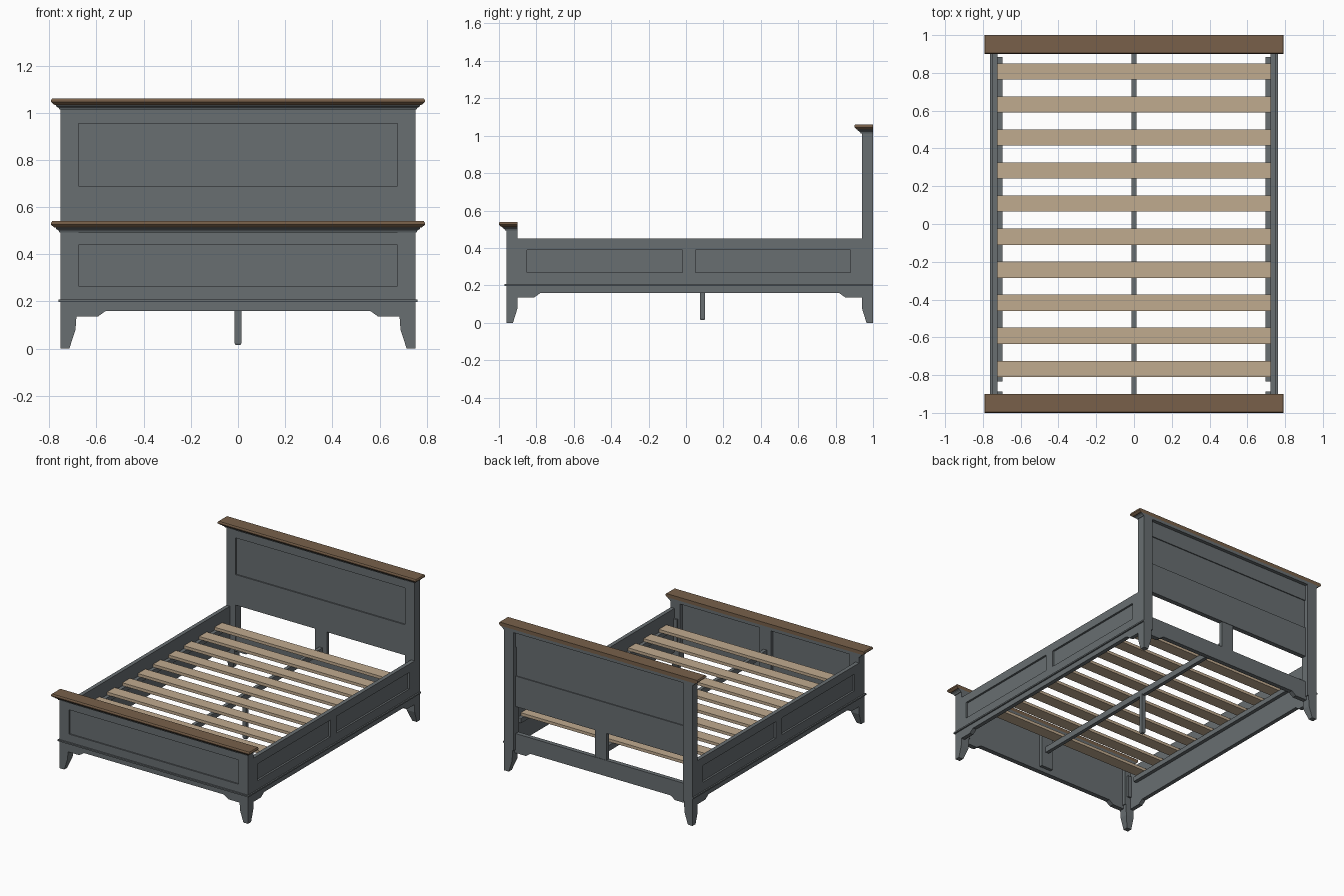
import bpy, bmesh

cube = bpy.data.objects.get("Cube")
if cube:
    bpy.data.objects.remove(cube, do_unlink=True)


def material(name, rgb):
    m = bpy.data.materials.new(name)
    m.use_nodes = True
    m.diffuse_color = (*rgb, 1)
    bsdf = next(n for n in m.node_tree.nodes if n.type == 'BSDF_PRINCIPLED')
    bsdf.inputs["Base Color"].default_value = (*rgb, 1)
    return m


GREY = material("slate grey paint", (0.138, 0.157, 0.166))
BROWN = material("brown wood", (0.188, 0.118, 0.068))
PALE = material("pale slat wood", (0.530, 0.405, 0.275))


def finish(name, bm, mat):
    bmesh.ops.recalc_face_normals(bm, faces=bm.faces)
    me = bpy.data.meshes.new(name)
    bm.to_mesh(me)
    bm.free()
    me.materials.append(mat)
    ob = bpy.data.objects.new(name, me)
    bpy.context.collection.objects.link(ob)
    return ob


def add_loft(bm, levels):
    """Stack of rectangles (x0, x1, y0, y1, z) skinned into a solid."""
    rings = [[bm.verts.new(p) for p in ((a, c, z), (b, c, z), (b, d, z), (a, d, z))]
             for a, b, c, d, z in levels]
    bm.faces.new(rings[0][::-1])
    bm.faces.new(rings[-1])
    for r, s in zip(rings, rings[1:]):
        for i in range(4):
            j = (i + 1) % 4
            bm.faces.new((r[i], r[j], s[j], s[i]))


def loft(name, levels, mat=GREY):
    bm = bmesh.new()
    add_loft(bm, levels)
    return finish(name, bm, mat)


def boxes(name, items, mat=GREY):
    """Several boxes (x0, x1, y0, y1, z0, z1) in one object."""
    bm = bmesh.new()
    for a, b, c, d, e, f in items:
        a, b = min(a, b), max(a, b)
        add_loft(bm, [(a, b, c, d, e), (a, b, c, d, f)])
    return finish(name, bm, mat)


def prism(name, pts, axis, lo, hi):
    """Outline (u, z) extruded along x or y."""
    bm = bmesh.new()
    def put(u, z, t):
        return bm.verts.new((t, u, z) if axis == 'x' else (u, t, z))
    a = [put(u, z, lo) for u, z in pts]
    b = [put(u, z, hi) for u, z in pts]
    bm.faces.new(a)
    bm.faces.new(b[::-1])
    for i in range(len(a)):
        j = (i + 1) % len(a)
        bm.faces.new((a[i], a[j], b[j], b[i]))
    return finish(name, bm, GREY)


def apron(name, u0, u1, top, axis, lo, hi):
    """Board whose lower edge drops into a shaped bracket at each end."""
    low = [(0, .135), (.09, .135), (.10, .142), (.125, .160)]
    pts = [(u0 + d, z) for d, z in low] + [(u1 - d, z) for d, z in reversed(low)]
    return prism(name, pts + [(u1, top), (u0, top)], axis, lo, hi)


# Corner posts with feet tapered on their inner sides
for side, sx in (("left", 1), ("right", -1)):
    for end, out, inn, tip, top in (("foot", -.96, -.90, -.925, .50),
                                    ("head", 1.0, .94, .965, 1.02)):
        def ring(xi, yi, z):
            xs, ys = sorted((sx * .752, sx * xi)), sorted((out, yi))
            return (*xs, *ys, z)
        loft(f"{end}_post_{side}", [ring(.715, tip, 0), ring(.689, inn, .08),
                                    ring(.685, inn, .135), ring(.685, inn, .16),
                                    ring(.677, inn, .16), ring(.677, inn, top)])


# Caps: slim grey moulding with a brown plank, flush on one side
def cap(name, flat, d, z):
    def ring(hx, depth, h):
        return (-hx, hx, *sorted((flat, flat + d * depth)), z + h)
    loft(name + "_moulding", [ring(.757, .067, -.047), ring(.760, .070, -.040),
                              ring(.772, .082, -.032), ring(.772, .082, -.025)])
    loft(name + "_cap", [ring(.778, .087, -.027), ring(.786, .094, -.021),
                         ring(.792, .100, -.015), ring(.792, .100, -.006),
                         ring(.788, .096, 0)], BROWN)


cap("headboard", 1.0, -1, 1.06)
cap("footboard", -.90, -1, .54)

# Headboard: recessed panel, frame rails and open lower section
boxes("headboard_panel", [(-.68, .68, .950, .968, .47, 1.03)])
boxes("headboard_rails", [(-.68, .68, .941, .960, .955, 1.03),
                          (-.68, .68, .960, .975, .90, 1.03),
                          (-.68, .68, .941, .975, .47, .69)])
boxes("headboard_centre_stile", [(-.047, .047, .945, .972, .26, .48)])
apron("headboard_lower_rail", -.685, .685, .275, 'y', .943, .975)

# Footboard: recessed panel, frame rails, apron and inner stile
boxes("footboard_panel", [(-.68, .68, -.950, -.925, .19, .51)])
boxes("footboard_rails", [(-.68, .68, -.959, -.925, .44, .51),
                          (-.68, .68, -.959, -.925, .19, .265)])
apron("footboard_apron", -.685, .685, .20, 'y', -.959, -.925)
boxes("footboard_centre_stile", [(-.047, .047, -.926, -.903, .19, .51)])
boxes("footboard_base_moulding", [(-.762, .762, -.970, -.955, .197, .207)])

# Side rails with two recessed panels, base moulding and slat ledge
for side, s in (("left", 1), ("right", -1)):
    x0, x1 = sorted((s * .723, s * .738))
    apron(f"side_rail_{side}", -.902, .942, .45, 'x', x0, x1)
    lo, hi = s * .735, s * .752
    boxes(f"side_rail_frame_{side}",
          [(lo, hi, -.902, .942, .39, .45), (lo, hi, -.902, .942, .20, .27)]
          + [(lo, hi, a, b, .27, .39) for a, b in ((-.902, -.85), (-.02, .05), (.88, .942))])
    x0, x1 = sorted((lo, hi))
    apron(f"side_rail_apron_{side}", -.902, .942, .20, 'x', x0, x1)
    boxes(f"side_base_moulding_{side}", [(s * .745, s * .762, -.970, 1.0, .197, .207)])
    boxes(f"slat_ledge_{side}", [(s * .697, s * .726, -.835, .885, .31, .345)])
    boxes(f"corner_bracket_{side}", [(s * .695, s * .726, -.902, -.888, .22, .38)])

# Centre beam and its support leg
boxes("centre_beam", [(-.013, .013, -.905, .945, .303, .345)])
loft("centre_support_leg", [(-.011, .011, .077, .099, .015), (-.014, .014, .074, .102, .022),
                            (-.014, .014, .074, .102, .31)])

# Ten slats
for i in range(10):
    y = .808 - i * .175
    boxes(f"slat_{i + 1}", [(-.723, .723, y - .043, y + .043, .345, .366)], PALE)
